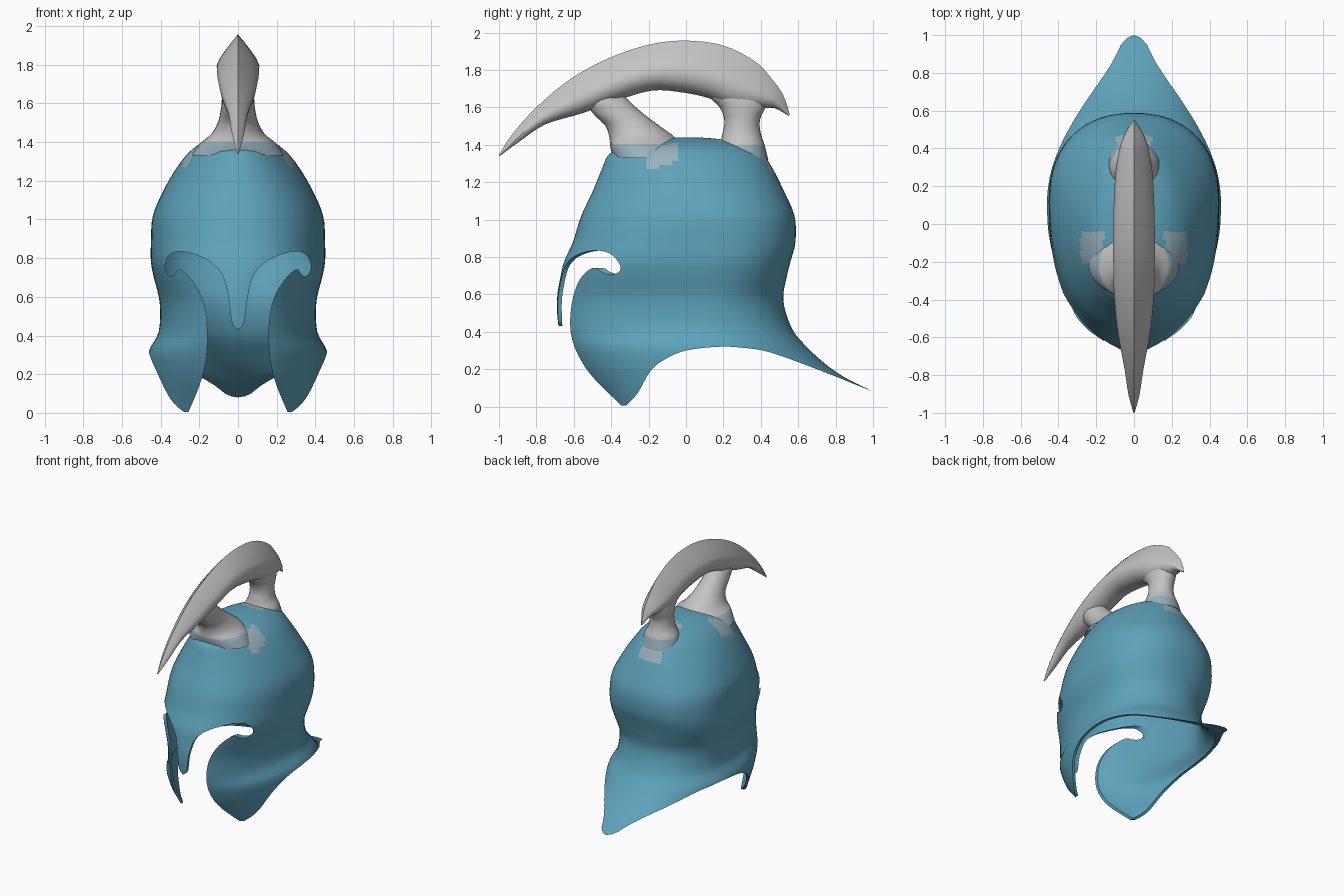
import bpy, bmesh
from math import sin, cos, pi, copysign

if "Cube" in bpy.data.objects:
    bpy.data.objects.remove(bpy.data.objects["Cube"])


def material(name, rgb):
    m = bpy.data.materials.new(name)
    m.use_nodes = True
    m.diffuse_color = (*rgb, 1)
    bsdf = next(n for n in m.node_tree.nodes if n.type == "BSDF_PRINCIPLED")
    bsdf.inputs["Base Color"].default_value = (*rgb, 1)
    bsdf.inputs["Roughness"].default_value = 0.6
    return m


BLUE = material("steel blue", (0.11, 0.36, 0.49))
GREY = material("light grey", (0.55, 0.55, 0.55))
PALE = material("pale blue grey", (0.32, 0.45, 0.51))


def spline(points, steps):
    """Catmull-Rom curve through tuples of any length."""
    out = []
    last = len(points) - 1
    for i in range(last):
        quad = [points[min(max(i + k, 0), last)] for k in (-1, 0, 1, 2)]
        for s in range(steps):
            t = s / steps
            out.append(tuple(
                b + t / 2 * (c - a + t * (2 * a - 5 * b + 4 * c - d + t * (3 * (b - c) + d - a)))
                for a, b, c, d in zip(*quad)))
    out.append(points[-1])
    return out


def make_object(name, bm, mats):
    bmesh.ops.recalc_face_normals(bm, faces=bm.faces)
    mesh = bpy.data.meshes.new(name)
    bm.to_mesh(mesh)
    bm.free()
    for m in mats:
        mesh.materials.append(m)
    obj = bpy.data.objects.new(name, mesh)
    bpy.context.scene.collection.objects.link(obj)
    return obj


def activate(obj):
    bpy.ops.object.select_all(action="DESELECT")
    obj.select_set(True)
    bpy.context.view_layer.objects.active = obj


def smooth(obj, angle=0.7):
    activate(obj)
    bpy.ops.object.shade_smooth_by_angle(angle=angle)


def loft(rings, cap_start=True, cap_end=True):
    bm = bmesh.new()
    rows = [[bm.verts.new(p) for p in ring] for ring in rings]
    n = len(rows[0])
    for a, b in zip(rows, rows[1:]):
        for i in range(n):
            j = (i + 1) % n
            bm.faces.new((a[i], a[j], b[j], b[i]))
    if cap_start:
        bm.faces.new(rows[0])
    if cap_end:
        bm.faces.new(rows[-1])
    return bm


def prism(name, lower, upper):
    obj = make_object(name, loft([lower, upper]), [BLUE])
    obj.hide_render = True
    return obj


# Helmet shell: egg-shaped rings (height, front, back, half width, squareness)
SHELL = [
    (-0.03, -0.43, 1.2, 0.43, 2.0), (0.08, -0.51, 1.0, 0.44, 2.0),
    (0.15, -0.56, 0.86, 0.45, 2.0), (0.22, -0.6, 0.755, 0.46, 2.0),
    (0.32, -0.645, 0.645, 0.46, 2.0), (0.42, -0.68, 0.565, 0.41, 2.0),
    (0.57, -0.69, 0.52, 0.405, 2.0), (0.7, -0.67, 0.54, 0.435, 2.2),
    (0.78, -0.65, 0.56, 0.45, 2.3), (0.88, -0.605, 0.585, 0.45, 2.3),
    (1.02, -0.56, 0.58, 0.44, 2.2), (1.16, -0.495, 0.52, 0.38, 2.1),
    (1.27, -0.45, 0.465, 0.315, 2.0), (1.35, -0.41, 0.41, 0.25, 2.0),
    (1.4, -0.31, 0.32, 0.18, 2.0), (1.43, -0.15, 0.18, 0.09, 2.0),
    (1.44, -0.03, 0.05, 0.02, 2.0),
]


def egg(z, front, back, width, n, count=80):
    mid = 0.12 if z < 1 else 0.12 * max(0, 1.44 - z) / 0.44
    ring = []
    for i in range(count):
        a = 2 * pi * i / count
        x = copysign(abs(cos(a)) ** (2 / n), cos(a)) * width
        y = copysign(abs(sin(a)) ** (2 / n), sin(a))
        ring.append((x, mid + y * (back - mid if y > 0 else mid - front), z))
    return ring


bm = loft([egg(*r) for r in spline(SHELL, 4)], cap_start=False)
# Pale worn patches around the crest feet
for f in bm.faces:
    c = f.calc_center_median()
    side_patch = abs(abs(c.x) - 0.22) < 0.06 and abs(c.y + 0.12) < 0.08 and c.z > 1.28
    rear_patch = abs(c.x) < 0.09 and 0.15 < c.y < 0.49 and c.z > 1.25
    if side_patch or rear_patch:
        f.material_index = 1
helmet = make_object("helmet_shell", bm, [BLUE, PALE])
solid = helmet.modifiers.new("thickness", "SOLIDIFY")
solid.thickness = 0.02
solid.offset = -1

# Face opening with nose guard and hooked eye corners, mirrored about x = 0
eye = spline([
    (0.0, 0.43), (0.032, 0.47), (0.05, 0.6), (0.08, 0.71), (0.13, 0.77),
    (0.2, 0.81), (0.29, 0.835), (0.35, 0.82), (0.376, 0.77), (0.37, 0.725),
    (0.345, 0.705), (0.325, 0.72), (0.308, 0.742), (0.275, 0.725),
    (0.22, 0.66), (0.175, 0.56), (0.158, 0.43), (0.166, 0.27),
    (0.2, 0.14), (0.256, 0.005)], 4) + [(0.25, -0.2)]
outline = eye + [(-x, z) for x, z in reversed(eye[1:])]
face_cutter = prism("face_cutter", [(x, -1.5, z) for x, z in outline],
                    [(x, -0.2, z) for x, z in outline])

# Lower rim from cheek tips up over the shoulders to the neck flare
rim = spline([
    (-0.32, 0.005), (-0.26, 0.07), (-0.19, 0.19), (-0.11, 0.255), (0.0, 0.3),
    (0.17, 0.32), (0.3, 0.315), (0.45, 0.29), (0.7, 0.2), (1.0, 0.08)], 4)
rim = [(-1.2, -0.2), (-1.2, 0.004)] + rim + [(1.4, -0.08), (1.4, -0.2)]
rim_cutter = prism("rim_cutter", [(-1, y, z) for y, z in rim],
                   [(1, y, z) for y, z in rim])

for cutter in (face_cutter, rim_cutter):
    cut = helmet.modifiers.new(cutter.name, "BOOLEAN")
    cut.operation = "DIFFERENCE"
    cut.solver = "EXACT"
    cut.object = cutter
activate(helmet)
for mod in list(helmet.modifiers):
    bpy.ops.object.modifier_apply(modifier=mod.name)
for cutter in (face_cutter, rim_cutter):
    bpy.data.objects.remove(cutter)
smooth(helmet)

# Crest blade: stations (top y, top z, bottom y, bottom z, half width)
CREST = [
    (-1.0, 1.345, -0.995, 1.34, 0.004), (-0.93, 1.455, -0.88, 1.425, 0.03),
    (-0.8, 1.6, -0.75, 1.51, 0.05), (-0.62, 1.75, -0.55, 1.57, 0.085),
    (-0.42, 1.86, -0.36, 1.64, 0.105), (-0.2, 1.935, -0.18, 1.69, 0.11),
    (0.0, 1.957, -0.02, 1.68, 0.11), (0.2, 1.93, 0.12, 1.65, 0.105),
    (0.37, 1.845, 0.25, 1.6, 0.095), (0.46, 1.75, 0.4, 1.595, 0.07),
    (0.52, 1.665, 0.475, 1.595, 0.04), (0.555, 1.56, 0.548, 1.555, 0.004),
]
# Half section: (share of width, share of the way from ridge to underside)
HALF = [(0.25, 0.12), (0.55, 0.28), (0.85, 0.45), (1.0, 0.6), (0.92, 0.78), (0.6, 0.94)]
SECTION = [(0, 0)] + HALF + [(0, 1)] + [(-w, t) for w, t in reversed(HALF)]


def blade(ty, tz, by, bz, width):
    return [(w * width, ty + (by - ty) * t, tz + (bz - tz) * t) for w, t in SECTION]


crest = make_object("crest_blade", loft([blade(*s) for s in spline(CREST, 4)]), [GREY])
smooth(crest)


# Crest supports: stations (height, front y, back y, half width)
def support(name, stations):
    rings = []
    for z, front, back, width in spline(stations, 4):
        mid, half = (front + back) / 2, (back - front) / 2
        rings.append([(width * cos(2 * pi * i / 24), mid + half * sin(2 * pi * i / 24), z)
                      for i in range(24)])
    bm = loft(rings)
    for f in bm.faces:
        if f.calc_center_median().z < 1.4:
            f.material_index = 1
    smooth(make_object(name, bm, [GREY, PALE]))


support("front_support", [
    (1.33, -0.39, -0.05, 0.24), (1.39, -0.405, -0.04, 0.2), (1.44, -0.41, -0.06, 0.14),
    (1.5, -0.43, -0.14, 0.105), (1.56, -0.49, -0.22, 0.09), (1.63, -0.54, -0.3, 0.08),
    (1.7, -0.54, -0.36, 0.06)])
support("rear_support", [
    (1.32, 0.16, 0.44, 0.15), (1.4, 0.18, 0.42, 0.125), (1.46, 0.195, 0.4, 0.095),
    (1.53, 0.205, 0.395, 0.085), (1.6, 0.18, 0.425, 0.085), (1.66, 0.12, 0.45, 0.08),
    (1.72, 0.1, 0.44, 0.07)])
